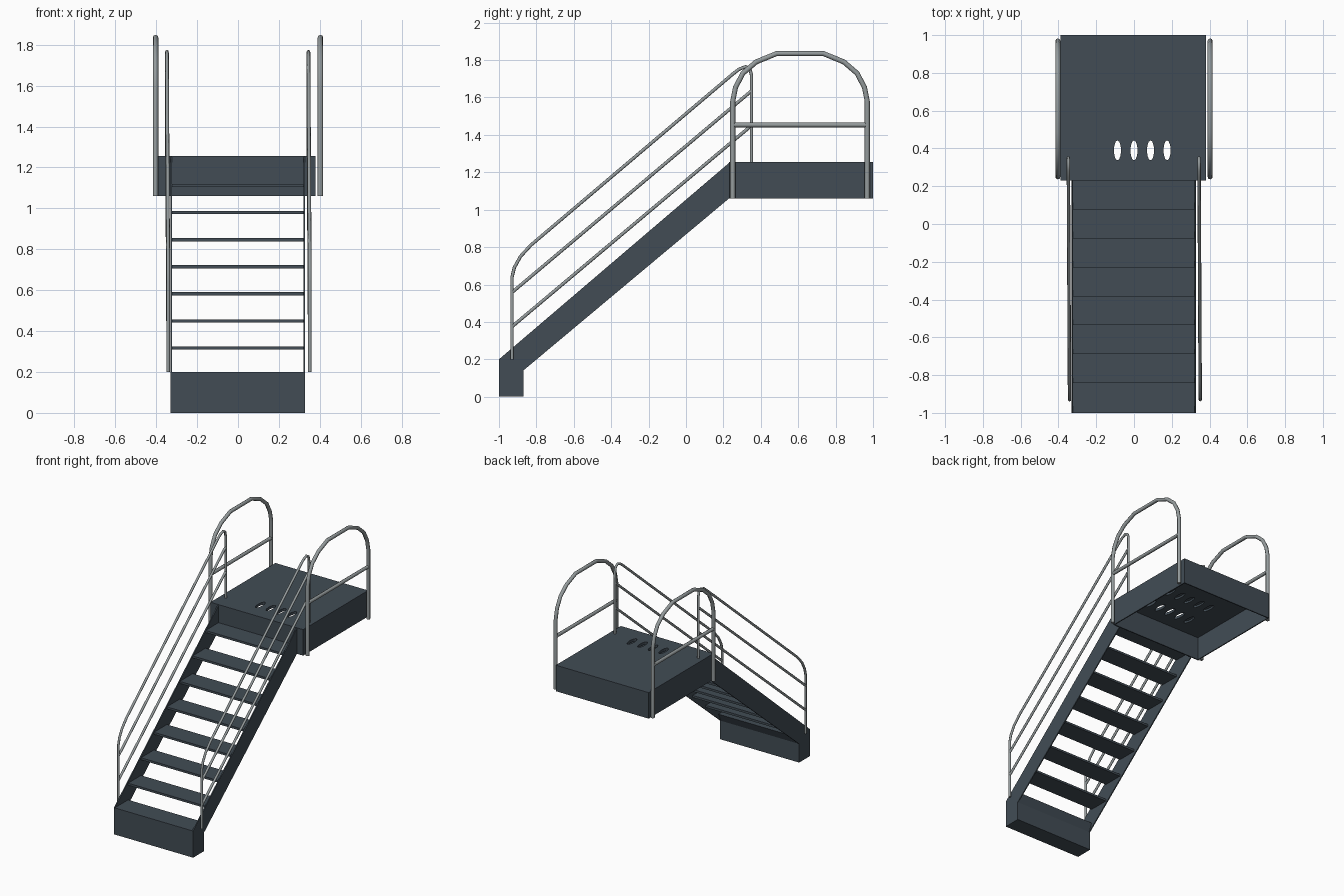
import bpy, bmesh, math
from mathutils import Vector

if "Cube" in bpy.data.objects:
    bpy.data.objects.remove(bpy.data.objects["Cube"])


def material(name, rgb):
    m = bpy.data.materials.new(name)
    m.diffuse_color = (*rgb, 1)
    m.use_nodes = True
    m.node_tree.nodes["Principled BSDF"].inputs["Base Color"].default_value = m.diffuse_color
    return m


SLATE = material("dark_slate_steel", (0.054, 0.073, 0.091))
RAIL = material("grey_rail_steel", (0.30, 0.33, 0.335))


def add_mesh(name, bm, mat):
    bmesh.ops.recalc_face_normals(bm, faces=bm.faces)
    me = bpy.data.meshes.new(name)
    bm.to_mesh(me)
    bm.free()
    me.materials.append(mat)
    ob = bpy.data.objects.new(name, me)
    bpy.context.collection.objects.link(ob)
    return ob


def box(name, x0, x1, y0, y1, z0, z1, mat=SLATE):
    bm = bmesh.new()
    bmesh.ops.create_cube(bm, size=1)
    for v in bm.verts:
        v.co = Vector(((x0 + x1) / 2 + v.co.x * (x1 - x0),
                       (y0 + y1) / 2 + v.co.y * (y1 - y0),
                       (z0 + z1) / 2 + v.co.z * (z1 - z0)))
    return add_mesh(name, bm, mat)


def side_plate(name, profile, x0, x1):
    """Extrude a (y, z) outline along x."""
    bm = bmesh.new()
    f = bm.faces.new([bm.verts.new((x0, y, z)) for y, z in profile])
    r = bmesh.ops.extrude_face_region(bm, geom=[f])
    verts = [v for v in r["geom"] if isinstance(v, bmesh.types.BMVert)]
    bmesh.ops.translate(bm, verts=verts, vec=(x1 - x0, 0, 0))
    return add_mesh(name, bm, SLATE)


def tube(name, points, radius):
    cu = bpy.data.curves.new(name, "CURVE")
    cu.dimensions = "3D"
    cu.bevel_depth = radius
    cu.bevel_resolution = 2
    cu.use_fill_caps = True
    sp = cu.splines.new("POLY")
    sp.points.add(len(points) - 1)
    for p, co in zip(sp.points, points):
        p.co = (*co, 1)
    cu.materials.append(RAIL)
    ob = bpy.data.objects.new(name, cu)
    bpy.context.collection.objects.link(ob)
    bpy.ops.object.select_all(action="DESELECT")
    ob.select_set(True)
    bpy.context.view_layer.objects.active = ob
    bpy.ops.object.convert(target="MESH")
    bpy.ops.object.shade_smooth_by_angle(angle=math.radians(50))


# stair: bottom block and treads
side_plate("bottom_block", [(-1, 0), (-1, 0.2), (-0.842, 0.2), (-0.87, 0.14), (-0.87, 0)],
           -0.325, 0.322)
for k in range(7):
    y, z = -0.842 + 0.153 * k, 0.325 + 0.1325 * k
    box(f"tread_{k + 1}", -0.325, 0.322, y, y + 0.153, z - 0.016, z)

# stringers
outline = [(-1, 0), (-1, 0.2), (0.23, 1.25), (0.23, 1.06), (-0.87, 0.14), (-0.87, 0)]
side_plate("stringer_left", outline, -0.33, -0.322)
side_plate("stringer_right", outline, 0.32, 0.328)

# platform: skirt on four sides and a deck with slots
X0, X1, Y0, Y1, Z0, Z1 = -0.39, 0.38, 0.23, 1.0, 1.06, 1.255
T = 0.008
box("skirt_front", X0, X1, Y0, Y0 + T, Z0, Z1 - 0.002)
box("skirt_back", X0, X1, Y1 - T, Y1, Z0, Z1 - 0.002)
box("skirt_left", X0, X0 + T, Y0 + T, Y1 - T, Z0, Z1 - 0.002)
box("skirt_right", X1 - T, X1, Y0 + T, Y1 - T, Z0, Z1 - 0.002)
deck = box("deck", X0, X1, Y0, Y1, Z1 - 0.02, Z1)

# slot cutters: the open ones pass through, the others are blind from below
bm = bmesh.new()
for row, y in enumerate((0.39, 0.60)):
    for col in range(5):
        x = 0.0875 * (col - 2)
        through = row == 0 and col > 0
        top = Z1 + 0.02 if through else Z1 - 0.006
        lo, n = Z1 - 0.06, 12
        ring = [bm.verts.new((x + 0.019 * math.cos(a), y + 0.053 * math.sin(a), lo))
                for a in (2 * math.pi * i / n for i in range(n))]
        f = bm.faces.new(ring)
        r = bmesh.ops.extrude_face_region(bm, geom=[f])
        vs = [v for v in r["geom"] if isinstance(v, bmesh.types.BMVert)]
        bmesh.ops.translate(bm, verts=vs, vec=(0, 0, top - lo))
cutter = add_mesh("slot_cutter", bm, SLATE)
cutter.hide_render = True
mod = deck.modifiers.new("slots", "BOOLEAN")
mod.operation = "DIFFERENCE"
mod.solver = "EXACT"
mod.object = cutter
bpy.context.view_layer.objects.active = deck
bpy.ops.object.modifier_apply(modifier=mod.name)
bpy.data.objects.remove(cutter)

# rails on both sides
half = [(0.25, 1.06), (0.25, 1.58), (0.265, 1.655), (0.305, 1.73), (0.375, 1.79), (0.485, 1.835)]
hoop = half + [(1.219 - y, z) for y, z in reversed(half)]
hand = [(-0.93, 0.2), (-0.93, 0.64), (-0.918, 0.69), (-0.885, 0.75), (-0.83, 0.81),
        (0.25, 1.725), (0.285, 1.752), (0.32, 1.765), (0.342, 1.752), (0.35, 1.72), (0.35, 1.24)]
for side, s in (("left", -1), ("right", 1)):
    # platform hoop with middle bar
    x = 0.403 * s
    tube(f"platform_hoop_{side}", [(x, y, z) for y, z in hoop], 0.0135)
    tube(f"platform_bar_{side}", [(x, 0.25, 1.453), (x, 0.969, 1.453)], 0.0125)

    # stair handrail, very slightly skewed in plan
    def at(y, z):
        return (0.346 * s - 0.005 * y, y, z)
    tube(f"stair_handrail_{side}", [at(y, z) for y, z in hand], 0.009)
    for i, (za, zb) in enumerate(((0.375, 1.45), (0.558, 1.635))):
        tube(f"stair_rail_{side}_{i + 1}", [at(-0.93, za), at(0.35, zb)], 0.009)
